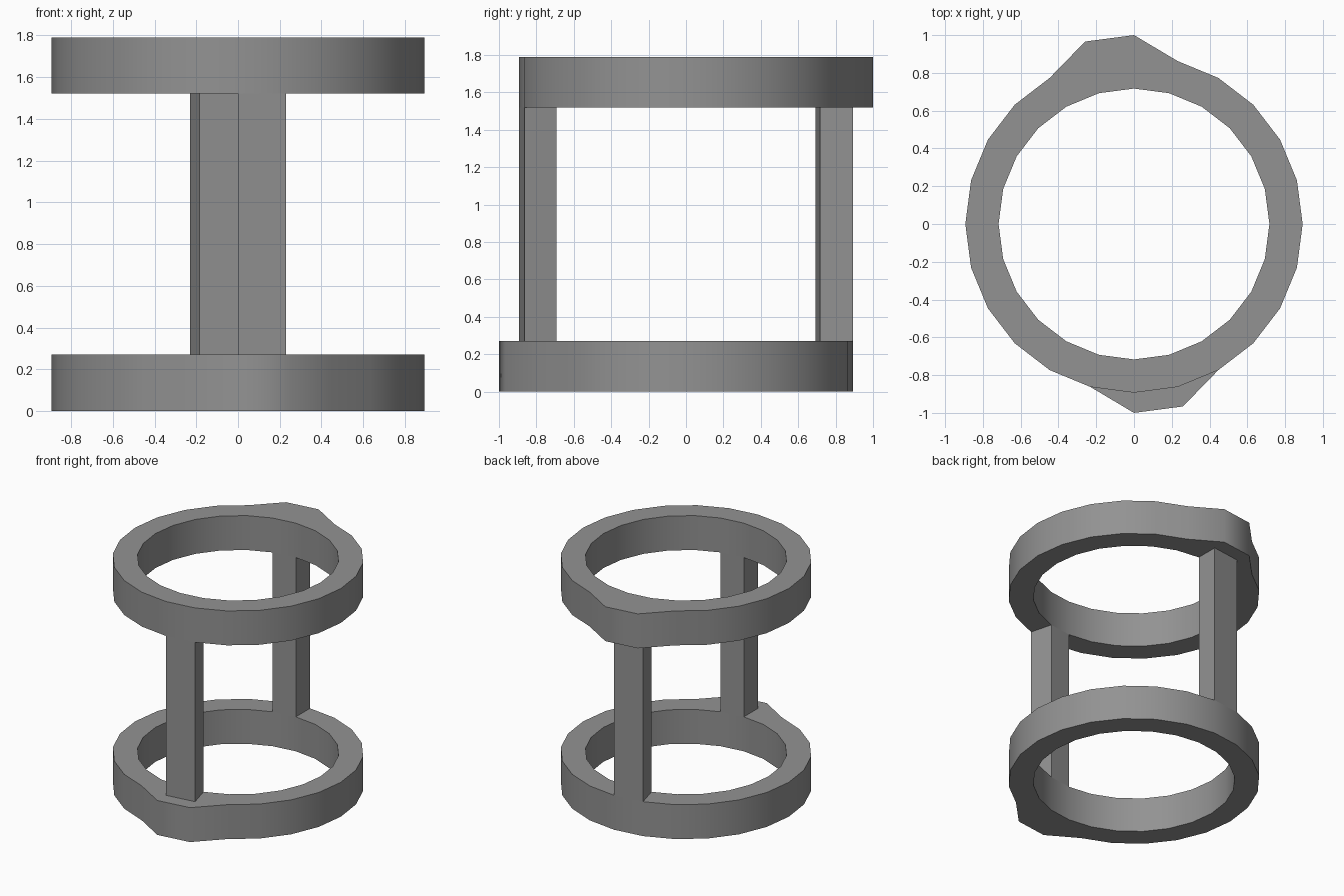
import bpy, bmesh
from math import cos, sin, radians

cube = bpy.data.objects.get("Cube")
if cube:
    bpy.data.objects.remove(cube, do_unlink=True)

OUTER, INNER, LOBE = 0.893, 0.717, 1.0
SIDES = 24
STEP = 360 / SIDES
RING_H, HEIGHT = 0.27, 1.79

grey = bpy.data.materials.new("plain_grey")
grey.use_nodes = True
colour = (0.29, 0.29, 0.29, 1)
grey.diffuse_color = colour
grey.node_tree.nodes["Principled BSDF"].inputs["Base Color"].default_value = colour


def arc_solid(name, first, count, z0, z1, lobes=()):
    """Sweep a rectangular section around z; steps in lobes bulge outward."""
    bm = bmesh.new()
    closed = count == SIDES
    sections = []
    for i in range(first, first + count + (not closed)):
        a = radians(i * STEP)
        r = LOBE if i in lobes else OUTER
        corners = ((INNER, z0), (r, z0), (r, z1), (INNER, z1))
        sections.append([bm.verts.new((d * cos(a), d * sin(a), z)) for d, z in corners])
    following = sections[1:] + (sections[:1] if closed else [])
    for s, t in zip(sections, following):
        for k in range(4):
            n = (k + 1) % 4
            bm.faces.new((s[k], t[k], t[n], s[n]))
    if not closed:
        bm.faces.new(sections[0])
        bm.faces.new(sections[-1])
    bmesh.ops.recalc_face_normals(bm, faces=bm.faces)
    mesh = bpy.data.meshes.new(name)
    bm.to_mesh(mesh)
    bm.free()
    mesh.materials.append(grey)
    obj = bpy.data.objects.new(name, mesh)
    bpy.context.collection.objects.link(obj)
    bpy.ops.object.select_all(action='DESELECT')
    obj.select_set(True)
    bpy.context.view_layer.objects.active = obj
    bpy.ops.object.shade_smooth_by_angle(angle=radians(45))
    return obj


# Rings, each with a small lobe: front on the lower, back on the upper
front, back = SIDES * 3 // 4, SIDES // 4
arc_solid("lower_ring", 0, SIDES, 0, RING_H, (front, front + 1))
arc_solid("upper_ring", 0, SIDES, HEIGHT - RING_H, HEIGHT, (back, back + 1))

# Posts, one ring segment wide
for name, start in (("front_post", front), ("back_post", back)):
    arc_solid(name, start, 1, RING_H, HEIGHT - RING_H)
